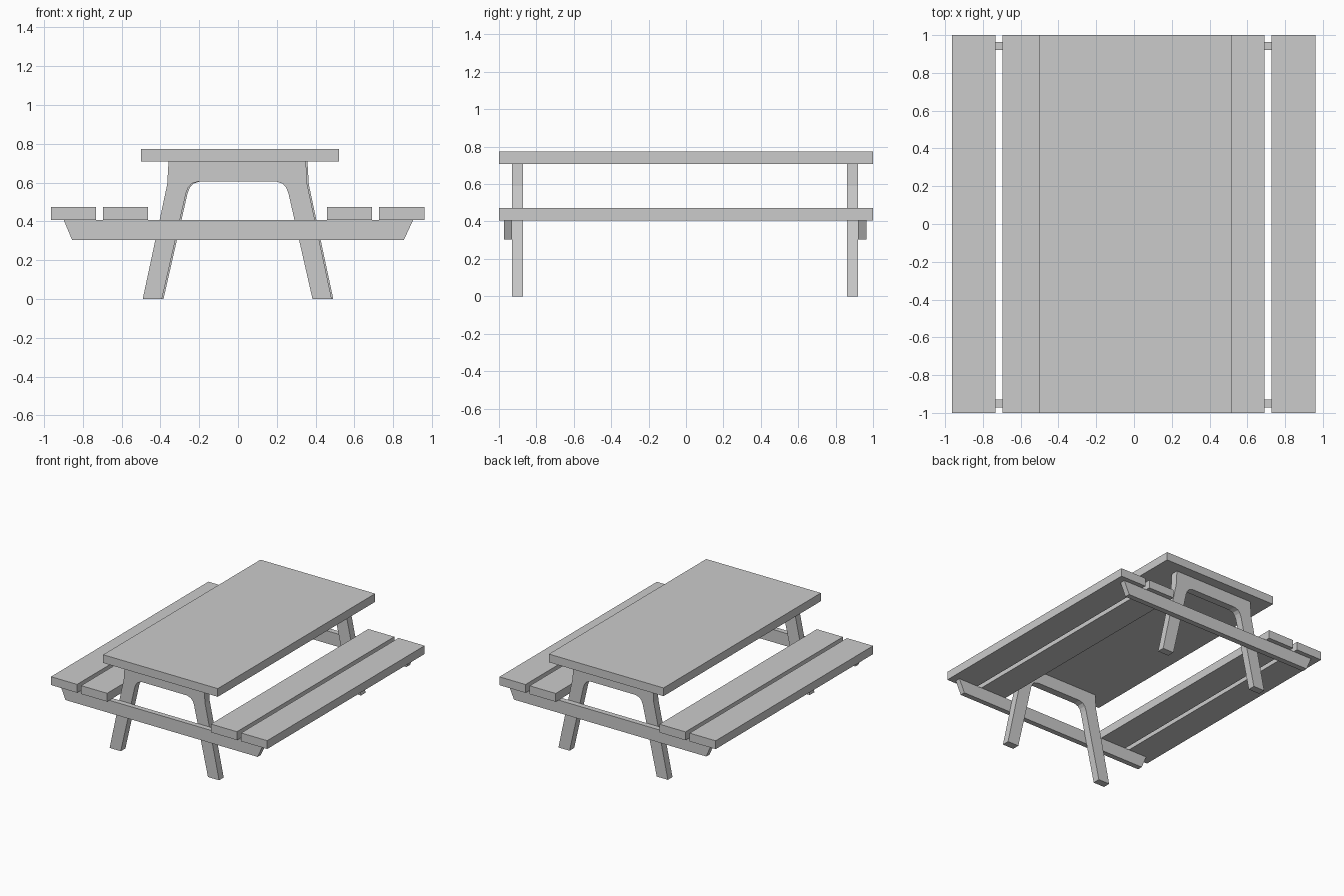
import bpy

if "Cube" in bpy.data.objects:
    bpy.data.objects.remove(bpy.data.objects["Cube"])


def prism(name, profile, y0, y1, dx=0.0):
    """Extrude an (x, z) outline along y."""
    n = len(profile)
    verts = [(x + dx, y, z) for y in (y0, y1) for x, z in profile]
    faces = [tuple(range(n)), tuple(range(2 * n - 1, n - 1, -1))]
    faces += [(i, i + n, (i + 1) % n + n, (i + 1) % n) for i in range(n)]
    mesh = bpy.data.meshes.new(name)
    mesh.from_pydata(verts, [], faces)
    mesh.update()
    obj = bpy.data.objects.new(name, mesh)
    bpy.context.collection.objects.link(obj)
    return obj


def plank(name, x0, x1, z0, z1):
    return prism(name, [(x0, z0), (x1, z0), (x1, z1), (x0, z1)], -1, 1)


# Tabletop
plank("tabletop", -0.50, 0.52, 0.708, 0.774)

# Two seat planks on each side
for name, x0, x1 in [("left_seat_outer", -0.964, -0.732),
                     ("left_seat_inner", -0.696, -0.464),
                     ("right_seat_inner", 0.459, 0.691),
                     ("right_seat_outer", 0.728, 0.960)]:
    plank(name, x0, x1, 0.406, 0.473)

# Arched leg frame: right half outline, foot to top then mirrored
inner = [(0.388, 0), (0.297, 0.40), (0.264, 0.545), (0.252, 0.575),
         (0.234, 0.595), (0.200, 0.606)]
outer = [(0.354, 0.708), (0.361, 0.59), (0.487, 0)]
mirror = lambda pts: [(-x, z) for x, z in reversed(pts)]
frame = outer + inner + mirror(inner) + mirror(outer)

# Seat support beam with slanted ends
beam = [(-0.855, 0.304), (0.855, 0.304), (0.902, 0.406), (-0.898, 0.406)]

for end, leg_y, beam_y, dx in [("front", (-0.930, -0.871), (-0.972, -0.930), -0.004),
                               ("back", (0.861, 0.920), (0.920, 0.964), 0.004)]:
    prism(end + "_leg_frame", frame, *leg_y, dx)
    prism(end + "_seat_beam", beam, *beam_y)
